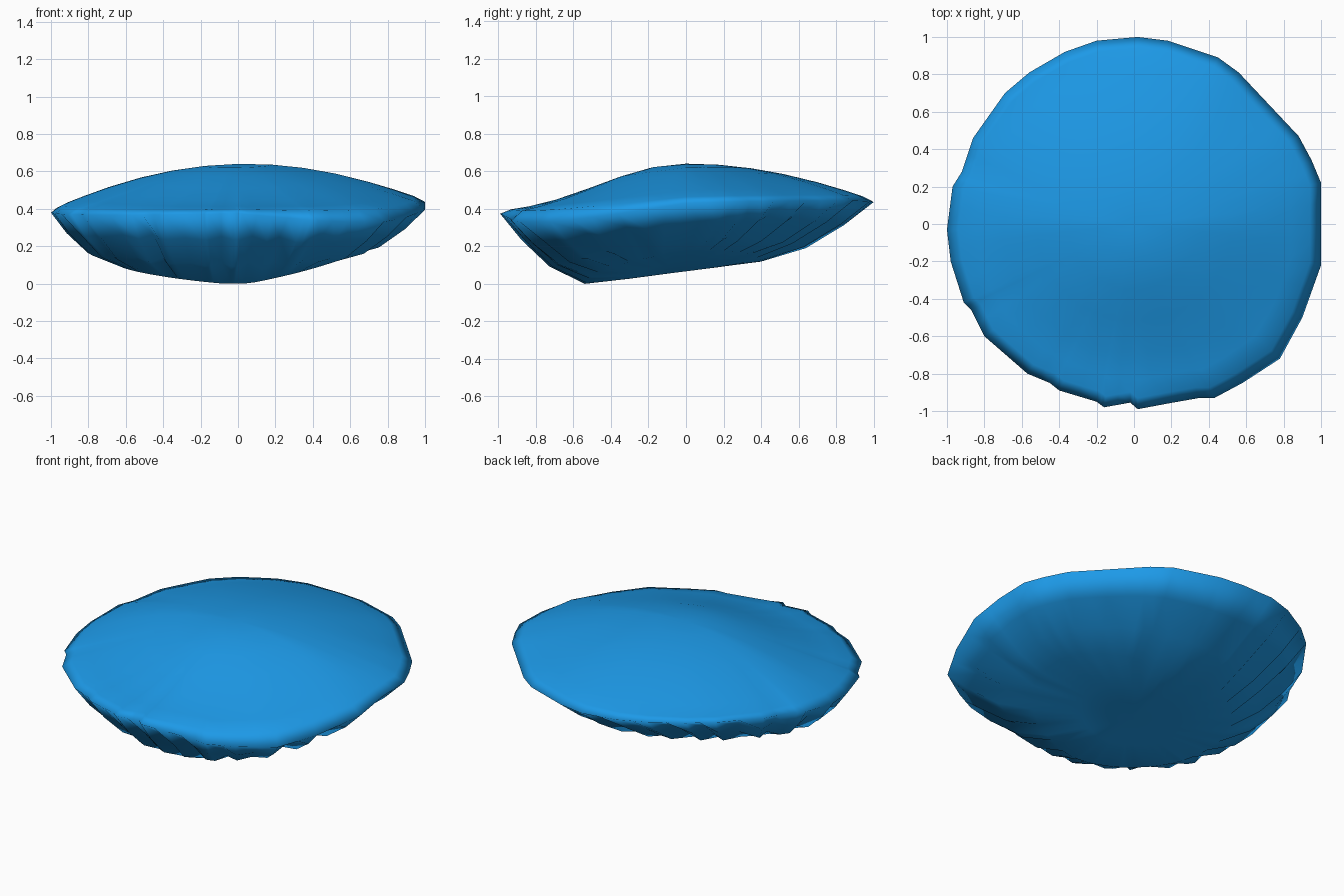
import bpy, bmesh, random
from math import sin, pi, sqrt
from mathutils import Vector

if "Cube" in bpy.data.objects:
    bpy.data.objects.remove(bpy.data.objects["Cube"])

random.seed(4)

# Irregular seam outline seen from above
outline = [(.02, 1), (.18, .98), (.45, .89), (.56, .81), (.72, .64), (.88, .47), (.95, .34),
           (1, .22), (1, 0), (1, -.22), (.9, -.5), (.78, -.72), (.58, -.85), (.43, -.93),
           (.35, -.93), (.18, -.96), (.02, -.99), (-.02, -.955), (-.16, -.98), (-.2, -.95),
           (-.4, -.89), (-.45, -.85), (-.57, -.8), (-.8, -.6), (-.87, -.46), (-.91, -.42),
           (-.98, -.2), (-1, -.03), (-.97, .2), (-.92, .28), (-.86, .46), (-.69, .7),
           (-.56, .81), (-.37, .92), (-.2, .98)]

# Add a midpoint on each edge: the midpoints become the valleys of the pleats
rim, pleat = [], []
for i, p in enumerate(outline):
    a, b = Vector(p), Vector(outline[(i + 1) % len(outline)])
    rim += [a, (a + b) / 2]
    pleat += [0, random.choice((.3, .6, .9, 1)) if (a - b).length > .1 else 0]


def seam_z(p):
    # The seam hangs lower at the front right and rides up at the back left
    warp = -p.x * p.y
    if p.x > 0:
        return .405 + .025 * p.x + .03 * p.y - .13 * max(0, warp)
    return .405 + .025 * p.x + .03 * p.y + .09 * max(0, warp)


def floor_z(x, y):
    # Tilted floor that rises more towards the right
    ax = sqrt(x * x + .0025) - .05
    return max(0, .066 + .13 * y + ax * (.19 if x > 0 else .085))


def top_z(p, r):
    # Crowned top, sagging towards the front
    crown = 1 - r * r * (1.12 - .12 * r * r)
    sag = -.12 * max(0, -p.y) * sin(min(r, 1) * pi)
    return .43 + .02 * p.x + .025 * p.y * r + .21 * crown + sag


bm = bmesh.new()
rings = []


def add_ring(fn):
    rings.append([bm.verts.new(fn(i, p)) for i, p in enumerate(rim)])


def floor_point(s):
    def fn(i, p):
        d = p.normalized()
        x, y = d.x * .62 * s - .03, d.y * .47 * s - .07
        return (x, y, floor_z(x, y))
    return fn


def wall_point(t):
    # Gathered side wall between the floor edge and the seam
    def fn(i, p):
        b = Vector(floor_point(1)(i, p))
        e = Vector((p.x, p.y, seam_z(p)))
        d = Vector((p.x, p.y, 0)).normalized()
        bulge = .05 * sin(pi * t ** .8)
        fold = .07 * pleat[i] * sin(pi * t)
        return (b.lerp(e, t) + (d * .6 + Vector((0, 0, -.8))) * bulge
                - (d * .8 + Vector((0, 0, -.5))) * fold)
    return fn


def top_point(s):
    # Round near the middle, following the outline near the seam
    w = max(0, min(1, (s - .45) / .45))

    def fn(i, p):
        q = p.normalized().lerp(p, w) * s
        return (q.x, q.y, top_z(q, s) + (seam_z(p) - top_z(p, 1)) * s ** 4 * .5)
    return fn


# Floor, wall, seam and crown, ring by ring
for s in (.5, 1):
    add_ring(floor_point(s))
for t in (.35, .7):
    add_ring(wall_point(t))
add_ring(lambda i, p: (p.x, p.y, seam_z(p)))
for s in (.94, .84, .7, .52, .35, .18):
    add_ring(top_point(s))

n = len(rim)
for lo, hi in zip(rings, rings[1:]):
    for i in range(n):
        j = (i + 1) % n
        bm.faces.new((lo[i], lo[j], hi[j], hi[i]))

# Close both centres
for ring, c in ((rings[0], (-.03, -.07, floor_z(-.03, -.07))),
                (rings[-1], (0, 0, top_z(Vector((0, 0)), 0)))):
    c = bm.verts.new(c)
    for i in range(n):
        bm.faces.new((ring[i], ring[(i + 1) % n], c))

bmesh.ops.recalc_face_normals(bm, faces=bm.faces)
zmin = min(v.co.z for v in bm.verts)
for v in bm.verts:
    v.co.z -= zmin
for f in bm.faces:
    f.smooth = True

mesh = bpy.data.meshes.new("cushion")
bm.to_mesh(mesh)
bm.free()
cushion = bpy.data.objects.new("cushion", mesh)
bpy.context.collection.objects.link(cushion)

# Blue fabric
mat = bpy.data.materials.new("blue_fabric")
mat.diffuse_color = (.012, .32, .8, 1)
mat.use_nodes = True
mat.node_tree.nodes["Principled BSDF"].inputs["Base Color"].default_value = mat.diffuse_color
mesh.materials.append(mat)
